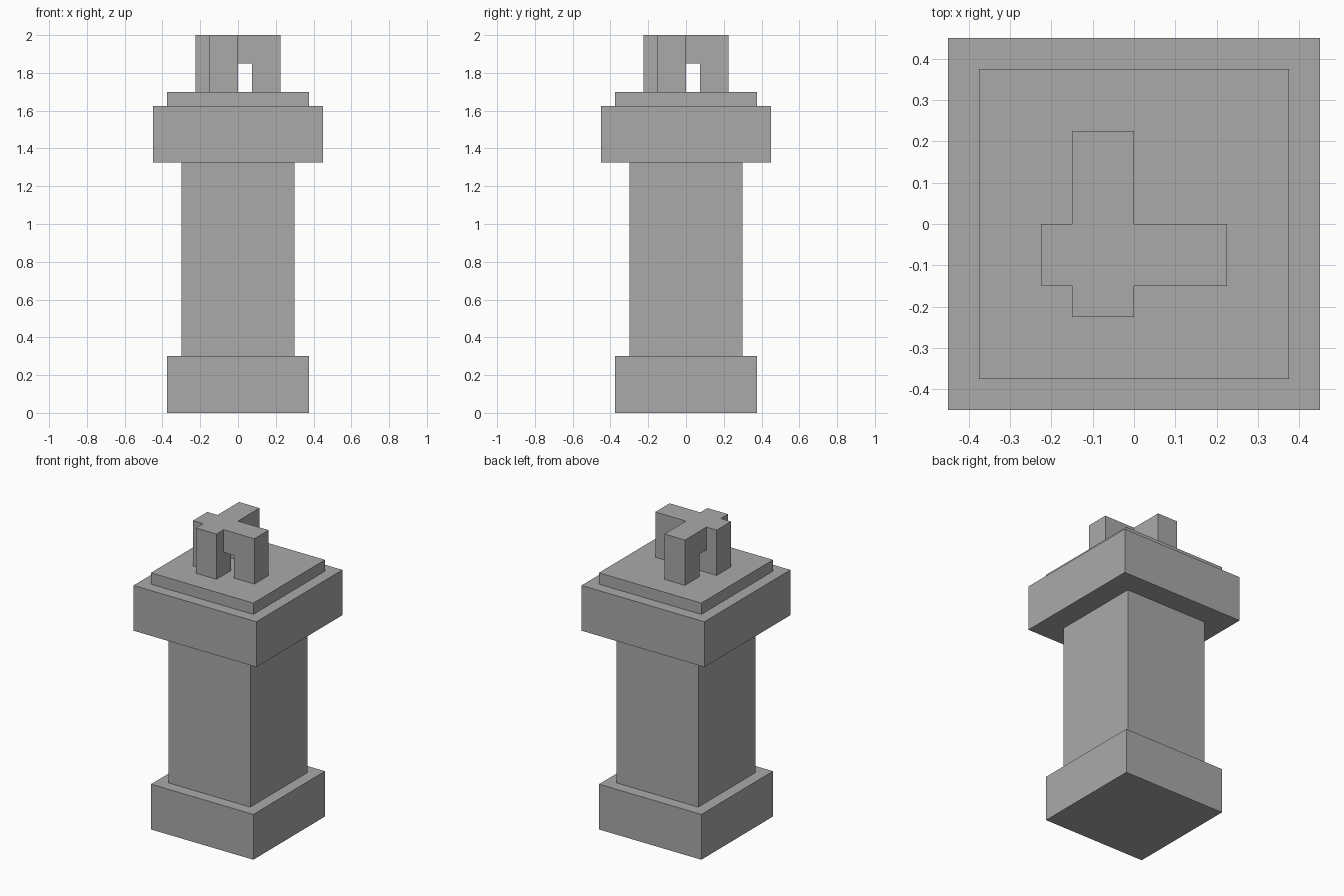
import bpy
import bmesh

cube = bpy.data.objects.get("Cube")
if cube:
    bpy.data.objects.remove(cube, do_unlink=True)

# Plain stone colour
STONE = (0.4, 0.4, 0.4, 1.0)
stone = bpy.data.materials.new("grey_stone")
stone.use_nodes = True
stone.diffuse_color = STONE
stone.node_tree.nodes["Principled BSDF"].inputs["Base Color"].default_value = STONE


def prism(name, outline, bottom, top):
    """Extrude a counter-clockwise floor outline between two heights."""
    bm = bmesh.new()
    face = bm.faces.new([bm.verts.new((x, y, bottom)) for x, y in outline])
    extruded = bmesh.ops.extrude_face_region(bm, geom=[face])["geom"]
    for item in extruded:
        if isinstance(item, bmesh.types.BMVert):
            item.co.z = top
    bmesh.ops.recalc_face_normals(bm, faces=bm.faces)
    mesh = bpy.data.meshes.new(name)
    bm.to_mesh(mesh)
    bm.free()
    mesh.materials.append(stone)
    obj = bpy.data.objects.new(name, mesh)
    bpy.context.collection.objects.link(obj)
    return obj


def rect(x0, x1, y0, y1):
    return [(x0, y0), (x1, y0), (x1, y1), (x0, y1)]


# Pillar: stacked square blocks (half width, bottom, top)
for name, half, bottom, top in [
    ("base", 0.375, 0, 0.3),
    ("shaft", 0.3, 0.3, 1.325),
    ("capital", 0.45, 1.325, 1.625),
    ("top_slab", 0.375, 1.625, 1.7),
]:
    prism(name, rect(-half, half, -half, half), bottom, top)

# Two small crossing arches: a = arm reach, w = arm width, g = half gap
a, w, g = 0.225, 0.15, 0.075
FOOT, SPRING, CROWN = 1.7, 1.85, 2.0

# Crossed lintels
cross = [(-a, -w), (-w, -w), (-w, -a), (0, -a), (0, -w), (a, -w),
         (a, 0), (0, 0), (0, a), (-w, a), (-w, 0), (-a, 0)]
prism("crossed_lintels", cross, SPRING, CROWN)

# Merged corner leg and the two free legs
corner = [(-a, -w), (-w, -w), (-w, -a), (0, -a), (0, -g), (-g, -g),
          (-g, 0), (-a, 0)]
prism("corner_leg", corner, FOOT, SPRING)
prism("left_leg", rect(g, a, -w, 0), FOOT, SPRING)
prism("back_leg", rect(-w, 0, g, a), FOOT, SPRING)
